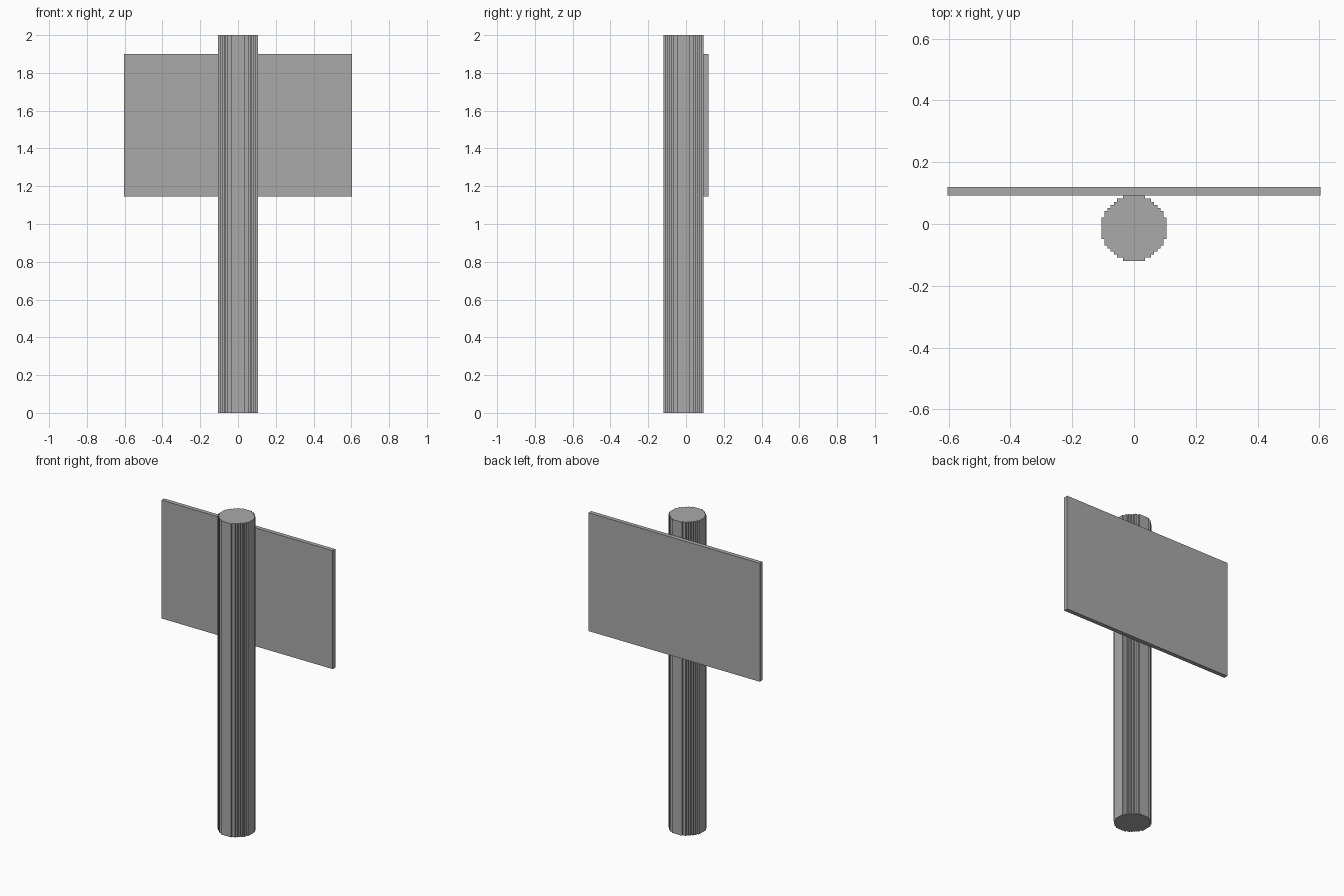
import bpy, bmesh, math

cube = bpy.data.objects.get("Cube")
if cube:
    bpy.data.objects.remove(cube, do_unlink=True)

grey = bpy.data.materials.new("plain grey")
grey.use_nodes = True
colour = (0.4, 0.4, 0.4, 1)
grey.diffuse_color = colour
grey.node_tree.nodes["Principled BSDF"].inputs["Base Color"].default_value = colour


def prism(name, outline, z0, z1):
    """Extrude a flat outline straight up into a solid."""
    bm = bmesh.new()
    base = bm.faces.new([bm.verts.new((x, y, z0)) for x, y in outline])
    top = bmesh.ops.extrude_face_region(bm, geom=[base], use_keep_orig=True)["geom"]
    verts = [v for v in top if isinstance(v, bmesh.types.BMVert)]
    bmesh.ops.translate(bm, verts=verts, vec=(0, 0, z1 - z0))
    bmesh.ops.recalc_face_normals(bm, faces=bm.faces)
    mesh = bpy.data.meshes.new(name)
    bm.to_mesh(mesh)
    bm.free()
    mesh.materials.append(grey)
    obj = bpy.data.objects.new(name, mesh)
    bpy.context.collection.objects.link(obj)
    return obj


# Pole: a stepped circle, 21 square cells across
cell = 0.01005
radius = 10.5
pole_y = -0.0135
right = []
for row in range(-10, 11):
    half = math.floor(math.sqrt(radius**2 - row**2)) + 0.5
    right += [(half, row - 0.5), (half, row + 0.5)]
outline = right + [(-x, y) for x, y in reversed(right)]
# Merge repeated points and points along straight runs
outline = list(dict.fromkeys(outline))
count = len(outline)
corners = []
for i, (x, y) in enumerate(outline):
    (px, py), (nx, ny) = outline[i - 1], outline[(i + 1) % count]
    if (x - px) * (ny - y) != (y - py) * (nx - x):
        corners.append((x * cell, y * cell + pole_y))
prism("pole", corners, 0, 2)

# Board fixed to the back of the pole
w, y0, y1 = 0.604, 0.092, 0.119
prism("sign_board", [(-w, y0), (w, y0), (w, y1), (-w, y1)], 1.145, 1.9)
